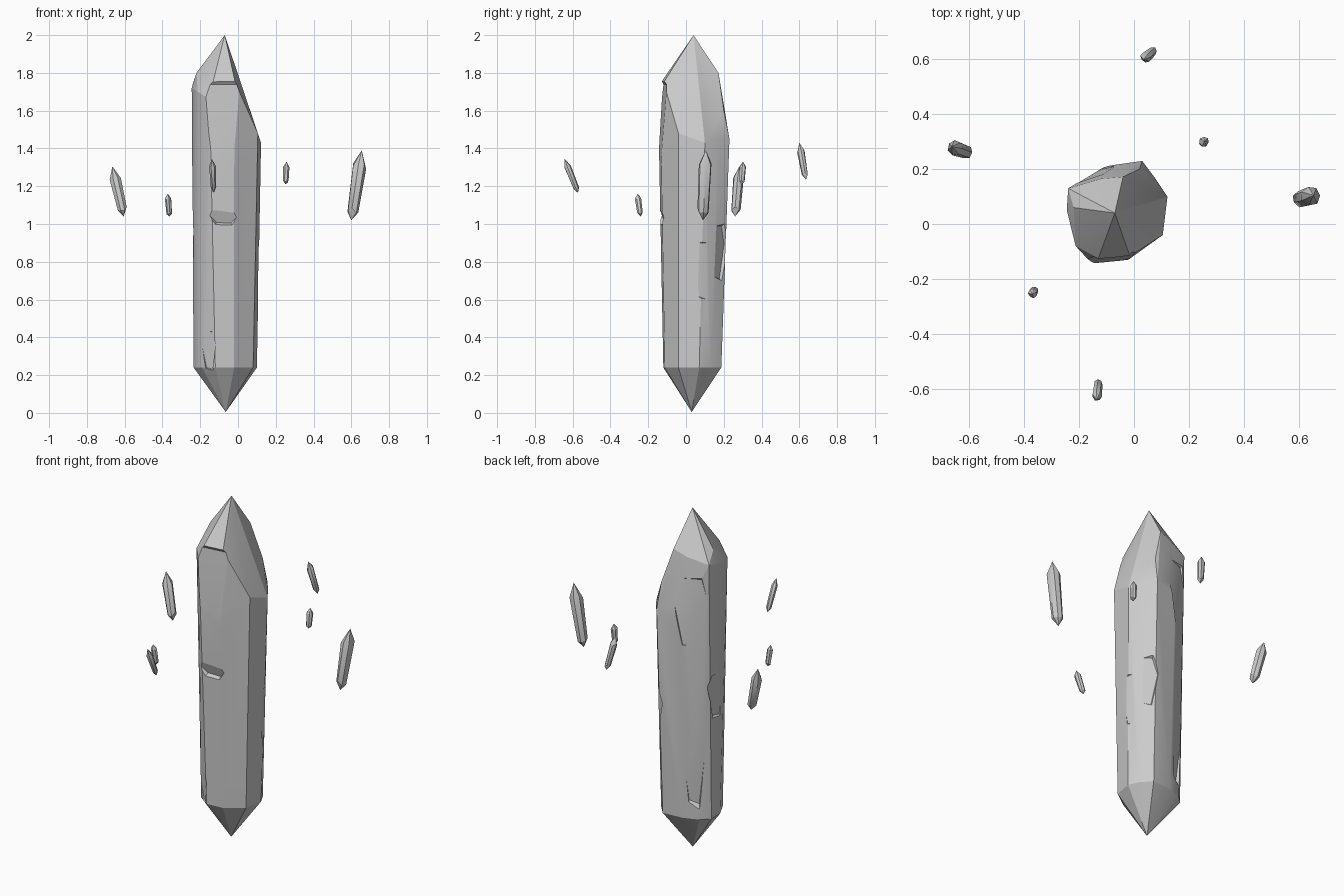
import bpy, bmesh, random
from math import radians
from mathutils import Vector

if "Cube" in bpy.data.objects:
    bpy.data.objects.remove(bpy.data.objects["Cube"])


def make_object(name, bm):
    mesh = bpy.data.meshes.new(name)
    bm.to_mesh(mesh)
    bm.free()
    ob = bpy.data.objects.new(name, mesh)
    bpy.context.collection.objects.link(ob)
    return ob


def hull(name, points):
    bm = bmesh.new()
    for p in points:
        bm.verts.new(p)
    res = bmesh.ops.convex_hull(bm, input=bm.verts)
    loose = [v for v in bm.verts if not v.link_faces]
    bmesh.ops.delete(bm, geom=loose, context='VERTS')
    bmesh.ops.dissolve_limit(bm, angle_limit=radians(2), verts=bm.verts, edges=bm.edges)
    bmesh.ops.recalc_face_normals(bm, faces=bm.faces)
    return make_object(name, bm)


def smooth(ob, deg):
    bpy.ops.object.select_all(action='DESELECT')
    ob.select_set(True)
    bpy.context.view_layer.objects.active = ob
    bpy.ops.object.shade_smooth_by_angle(angle=radians(deg))


# Main crystal: pointed at both ends, irregular facets between
base = [(-.235, .1), (-.235, .02), (-.19, -.07), (-.12, -.12), (-.02, -.112),
        (.08, -.04), (.10, .07), (.07, .13), (.02, .187), (-.1, .178), (-.19, .145)]
points = [(-.065, .03, .005), (-.07, .04, 2.0)]
points += [(x, y, .24) for x, y in base]
points += [
    (.122, .1, 1.43), (.105, -.04, 1.48), (.075, .17, 1.45), (.03, .23, 1.45),
    (-.11, .21, 1.42), (-.02, -.13, 1.3),
    (-.24, .13, 1.74), (-.245, .05, 1.72), (-.213, -.08, 1.7), (-.15, -.148, 1.66),
    (-.13, -.125, 1.76), (-.015, -.118, 1.75), (-.22, .06, 1.8),
    (-.04, .172, 1.8), (.02, .2, 1.6), (-.12, .165, 1.77), (.02, .06, 1.73)]
crystal = hull("main_crystal", points)

# Shallow chips knocked out of the sides: (facing normal, point on cut, size)
chips = [
    ((.12, -1, .07), (-.08, -.128, 1.5), (.26, .48)),
    ((.05, -1, -.35), (-.08, -.122, 1.04), (.17, .075)),
    ((-.5, -.9, -.1), (-.155, -.092, .33), (.09, .2)),
    ((1, .25, -.03), (.101, .09, .75), (.10, .3)),
    ((-.45, 1, .05), (-.15, .175, 1.45), (.2, .4)),
    ((-.6, 1, -.08), (-.16, .16, .55), (.12, .45)),
    ((.7, 1, -.04), (.062, .16, .85), (.14, .28)),
    ((-1, .1, -.04), (-.232, .06, .95), (.14, .25)),
]
for i, (n, p, (w, h)) in enumerate(chips):
    n = Vector(n).normalized()
    side = Vector((0, 0, 1)).cross(n).normalized()
    up = n.cross(side)
    corners = [(-.5, .3), (-.25, .5), (.3, .5), (.5, .15), (.25, -.5), (-.2, -.45)]
    flat = [Vector(p) + side * a * w + up * b * h for a, b in corners]
    cutter = hull(f"chip_cutter_{i}", flat + [q + n * .1 + (q - Vector(p)) * .5 for q in flat])
    cutter.hide_render = True
    mod = crystal.modifiers.new(f"chip_{i}", 'BOOLEAN')
    mod.operation = 'DIFFERENCE'
    mod.solver = 'EXACT'
    mod.object = cutter
bpy.context.view_layer.objects.active = crystal
for mod in list(crystal.modifiers):
    cutter = mod.object
    bpy.ops.object.modifier_apply(modifier=mod.name)
    bpy.data.objects.remove(cutter)
smooth(crystal, 16)

# Floating shards: bottom tip, top tip, radius
shards = {
    "right_shard": ((.6, .09, 1.02), (.655, .105, 1.39), .037),
    "left_shard": ((-.605, .26, 1.04), (-.665, .283, 1.305), .03),
    "front_left_shard": ((-.362, -.24, 1.04), (-.371, -.256, 1.16), .018),
    "back_right_shard": ((.252, .295, 1.21), (.257, .302, 1.33), .019),
    "front_shard": ((-.128, -.572, 1.165), (-.138, -.642, 1.345), .019),
    "back_shard": ((.072, .635, 1.235), (.035, .6, 1.43), .02),
}
random.seed(4)
for name, (a, b, r) in shards.items():
    a, b = Vector(a), Vector(b)
    axis = b - a
    rot = axis.to_track_quat('Z', 'Y')
    pts = [a, b]
    for t, k in ((.14, .85), (.78, 1.0)):
        for j in range(7):
            ang = j * 6.28318 / 7
            v = Vector((r, 0, 0)) * k * random.uniform(.88, 1.04)
            v.rotate(Vector((0, 0, 1)).rotation_difference(Vector((0, 0, 1))))
            from mathutils import Matrix
            v = Matrix.Rotation(ang, 3, 'Z') @ v
            pts.append(a + axis * (t + random.uniform(-.04, .04)) + rot @ v)
    smooth(hull(name, pts), 30)
